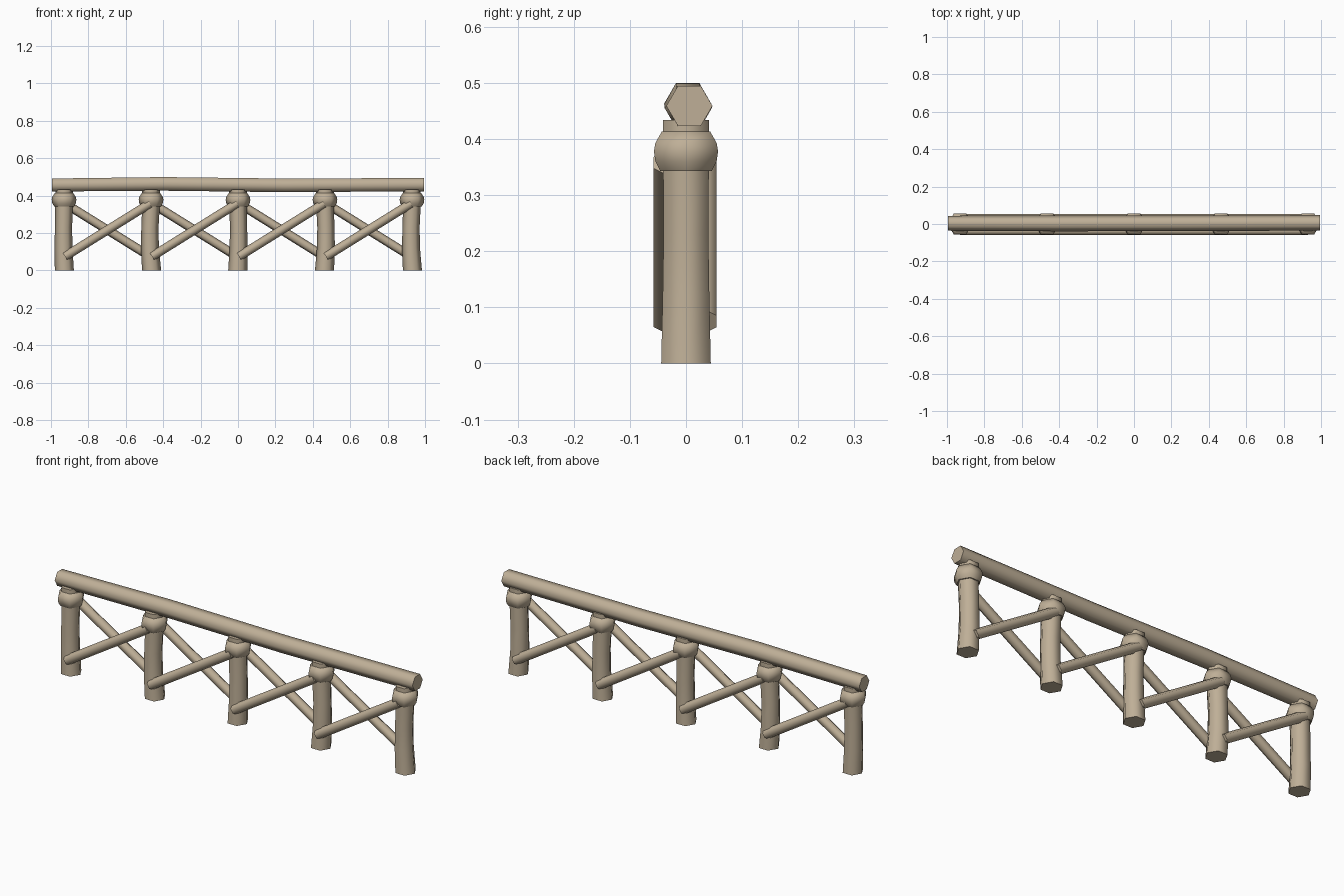
import bpy, bmesh, math
from mathutils import Vector

cube = bpy.data.objects.get("Cube")
if cube:
    bpy.data.objects.remove(cube, do_unlink=True)

wood = bpy.data.materials.new("pale wood")
wood.use_nodes = True
COLOUR = (0.52, 0.43, 0.31, 1)
wood.diffuse_color = COLOUR
wood.node_tree.nodes["Principled BSDF"].inputs["Base Color"].default_value = COLOUR


def log(name, path, radii, u, v, sides=6):
    """Loft rings spanned by the directions u and v along a path, capped at both ends."""
    bm = bmesh.new()
    rings = []
    for p, r in zip(path, radii):
        ring = []
        for i in range(sides):
            a = math.tau * i / sides
            ring.append(bm.verts.new(Vector(p) + (u * math.cos(a) + v * math.sin(a)) * r))
        rings.append(ring)
    for lower, upper in zip(rings, rings[1:]):
        for i in range(sides):
            j = (i + 1) % sides
            bm.faces.new((lower[i], lower[j], upper[j], upper[i]))
    bm.faces.new(rings[0])
    bm.faces.new(rings[-1])
    bmesh.ops.recalc_face_normals(bm, faces=bm.faces)
    mesh = bpy.data.meshes.new(name)
    bm.to_mesh(mesh)
    bm.free()
    mesh.materials.append(wood)
    obj = bpy.data.objects.new(name, mesh)
    bpy.context.collection.objects.link(obj)
    bpy.ops.object.select_all(action="DESELECT")
    obj.select_set(True)
    bpy.context.view_layer.objects.active = obj
    bpy.ops.object.shade_smooth_by_angle(angle=math.radians(62))
    return obj


X, Y, Z = Vector((1, 0, 0)), Vector((0, 1, 0)), Vector((0, 0, 1))
SPACING = 0.465
post_x = [SPACING * (i - 2) for i in range(5)]

# Posts: slightly crooked shafts, each with a rounded knob and a short neck
sway = [-0.003, -0.006, 0.003, 0.005, -0.005]
for n, (x, s) in enumerate(zip(post_x, sway), 1):
    log(f"post_{n}", [(x - s / 2, 0, 0), (x + s, 0, 0.12), (x + s, 0, 0.23), (x, 0, 0.35)],
        [0.051, 0.048, 0.046, 0.047], X, Y)
    knob_heights = [0.343, 0.360, 0.378, 0.393, 0.413]
    log(f"post_knob_{n}", [(x, 0, z) for z in knob_heights],
        [0.053, 0.063, 0.066, 0.063, 0.050], X, Y)
    log(f"post_neck_{n}", [(x, 0, 0.405), (x, 0, 0.434)], [0.047, 0.047], X, Y)

# Braces: one rising to the left on the front, one falling on the back of each bay
for n, (a, b) in enumerate(zip(post_x, post_x[1:]), 1):
    for side, y, z0, z1 in (("front", -0.037, 0.075, 0.358), ("back", 0.034, 0.358, 0.075)):
        start, end = Vector((a + 0.005, y, z0)), Vector((b - 0.005, y, z1))
        across = (end - start).normalized().cross(Y)
        log(f"{side}_brace_{n}", [start, end], [0.024, 0.024], across, Y)

# Top rail: a long, gently bent log
log("top_rail",
    [(-0.995, 0.004, 0.457), (-0.4, 0.003, 0.463), (0.25, 0.004, 0.455), (0.995, 0.006, 0.459)],
    [0.040, 0.042, 0.042, 0.041], Y, Z)
